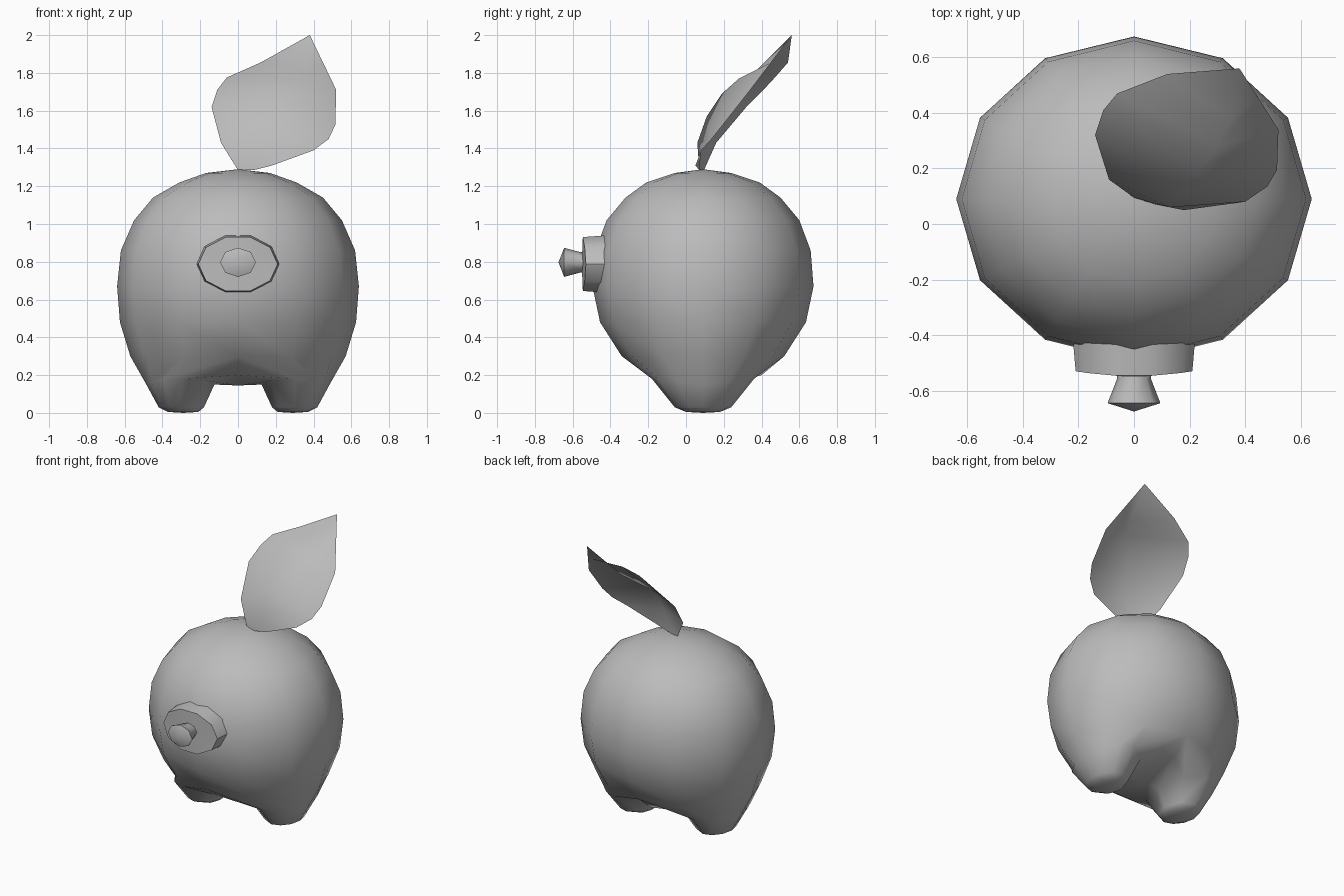
import bpy
import bmesh
from math import cos, sin, pi, radians

cube = bpy.data.objects.get("Cube")
if cube:
    bpy.data.objects.remove(cube, do_unlink=True)

# One plain grey for everything
grey = bpy.data.materials.new("plain grey")
grey.use_nodes = True
grey.diffuse_color = (0.5, 0.5, 0.5, 1)
grey.node_tree.nodes["Principled BSDF"].inputs["Base Color"].default_value = (0.5, 0.5, 0.5, 1)


def finish(bm, name, angle=60, closed=True):
    """Turn a bmesh into a smooth shaded object."""
    if closed:
        bmesh.ops.recalc_face_normals(bm, faces=bm.faces)
    mesh = bpy.data.meshes.new(name)
    bm.to_mesh(mesh)
    bm.free()
    mesh.materials.append(grey)
    obj = bpy.data.objects.new(name, mesh)
    bpy.context.collection.objects.link(obj)
    bpy.ops.object.select_all(action="DESELECT")
    obj.select_set(True)
    bpy.context.view_layer.objects.active = obj
    bpy.ops.object.shade_smooth_by_angle(angle=radians(angle))
    return obj


def bridge(bm, a, b):
    n = len(a)
    for i in range(n):
        j = (i + 1) % n
        bm.faces.new((a[i], a[j], b[j], b[i]))


def fan(bm, ring, centre):
    tip = bm.verts.new(centre)
    for i, v in enumerate(ring):
        bm.faces.new((v, ring[(i + 1) % len(ring)], tip))


# Body: stacked twelve-sided rings (height, half width, half depth)
SIDES = 12
CY = 0.09
LEVELS = [(1.27, 0.17, 0.15), (1.22, 0.31, 0.30), (1.14, 0.45, 0.41),
          (1.02, 0.55, 0.51), (0.86, 0.62, 0.57), (0.67, 0.64, 0.585),
          (0.48, 0.625, 0.545), (0.30, 0.57, 0.43)]
bm = bmesh.new()
rings = []
for z, rx, ry in LEVELS:
    angles = [-pi / 2 + i * 2 * pi / SIDES for i in range(SIDES)]
    rings.append([bm.verts.new((rx * cos(a), CY + ry * sin(a), z)) for a in angles])
fan(bm, rings[0], (0, CY, 1.29))
for upper, lower in zip(rings, rings[1:]):
    bridge(bm, upper, lower)

# Legs: each half of the lowest ring joins a belly line and tapers to a foot
belly = [bm.verts.new((0, y, z)) for y, z in ((0.40, 0.20), (CY, 0.145), (-0.20, 0.20))]
LEG = [(0.15, 0.305, 0.18, 0.27), (0.03, 0.30, 0.12, 0.15), (0.005, 0.29, 0.08, 0.09)]
leg_angles = [radians(-90 + 30 * i) for i in range(7)] + [radians(d) for d in (135, 180, 225)]
low = rings[-1]
for side in (1, -1):
    outer = [low[(side * i) % SIDES] for i in range(7)]
    previous = outer + belly
    for k, (z, cx, rx, ry) in enumerate(LEG):
        loop = []
        for a in leg_angles:
            lift = 0.03 * abs(sin(a)) if k == 0 else 0
            loop.append(bm.verts.new((side * (cx + rx * cos(a)), CY + ry * sin(a), z + lift)))
        bridge(bm, previous, loop)
        previous = loop
    fan(bm, previous, (side * 0.29, CY, 0))
finish(bm, "body", 75)


def lathe_y(name, sides, cz, sections, tip_y, bow, angle):
    """Stack of oval rings along y; bow pushes the middle of a ring forward."""
    bm = bmesh.new()
    previous = None
    for y, rx, rz in sections:
        ring = []
        for i in range(sides):
            a = i * 2 * pi / sides
            ring.append(bm.verts.new((rx * cos(a), y - bow * sin(a) ** 2, cz + rz * sin(a))))
        if previous:
            bridge(bm, previous, ring)
        else:
            bm.faces.new(ring)
        previous = ring
    fan(bm, previous, (0, tip_y, cz))
    return finish(bm, name, angle)


# Snout disc and flared nozzle
lathe_y("snout_disc", 10, 0.788, [(-0.36, 0.225, 0.163), (-0.53, 0.21, 0.15)],
        -0.552, 0.018, 45)
lathe_y("nozzle", 8, 0.797, [(-0.53, 0.06, 0.052), (-0.56, 0.062, 0.054), (-0.645, 0.095, 0.077)],
        -0.675, 0, 50)

# Leaf: rows of left edge, midrib and right edge, meeting at the tip
ROWS = [
    ((0.00, 0.095, 1.285), (0.08, 0.07, 1.285), (0.18, 0.05, 1.31)),
    ((-0.09, 0.16, 1.43), (0.13, 0.06, 1.43), (0.40, 0.08, 1.39)),
    ((-0.14, 0.32, 1.62), (0.17, 0.11, 1.57), (0.48, 0.135, 1.45)),
    ((-0.11, 0.41, 1.71), (0.23, 0.19, 1.69), (0.515, 0.195, 1.525)),
    ((-0.06, 0.47, 1.775), (0.30, 0.28, 1.77), (0.52, 0.34, 1.71)),
    ((0.12, 0.54, 1.855), (0.35, 0.38, 1.82), (0.45, 0.45, 1.855)),
]
bm = bmesh.new()
grid = [[bm.verts.new(p) for p in row] for row in ROWS]
for r, s in zip(grid, grid[1:]):
    for i in (0, 1):
        bm.faces.new((r[i], r[i + 1], s[i + 1], s[i]))
tip = bm.verts.new((0.38, 0.56, 2.0))
for i in (0, 1):
    bm.faces.new((grid[-1][i], grid[-1][i + 1], tip))
finish(bm, "leaf", 60, closed=False)
